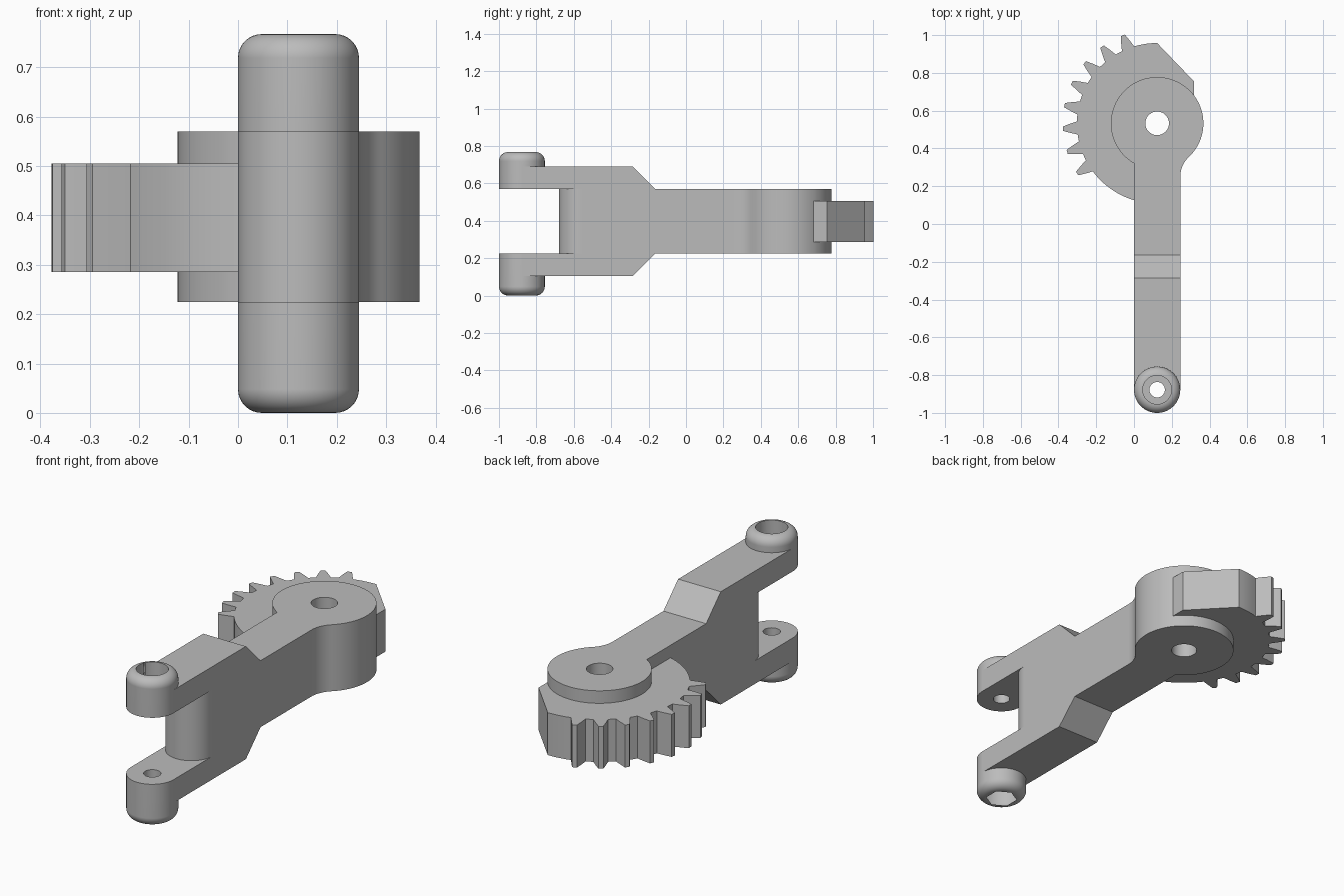
import bpy
import bmesh
from math import sin, cos, pi, radians, sqrt, atan2
from mathutils import Matrix, Vector

if "Cube" in bpy.data.objects:
    bpy.data.objects.remove(bpy.data.objects["Cube"], do_unlink=True)

# Main dimensions
HALF = 0.1225                  # half width of the arm
AXIS = HALF                    # x of the arm's centre line
WIDTH = 2 * HALF
HUB = Vector((AXIS, 0.533))
HUB_R = 0.245
TIP_Y = -0.8775
WEB_Y = -0.557
LOW, HIGH = 0.225, 0.57        # thickness of the hub and web
FORK_LOW, FORK_HIGH = 0.105, 0.69
TOP = 0.767

steel = bpy.data.materials.new("plain grey")
steel.use_nodes = True
grey = (0.5, 0.5, 0.5, 1)
steel.diffuse_color = grey
steel.node_tree.nodes["Principled BSDF"].inputs["Base Color"].default_value = grey


def finish(bm, name):
    bmesh.ops.recalc_face_normals(bm, faces=bm.faces)
    mesh = bpy.data.meshes.new(name)
    bm.to_mesh(mesh)
    bm.free()
    mesh.materials.append(steel)
    obj = bpy.data.objects.new(name, mesh)
    bpy.context.collection.objects.link(obj)
    return obj


def extrude(name, points, direction):
    bm = bmesh.new()
    face = bm.faces.new([bm.verts.new(p) for p in points])
    new = bmesh.ops.extrude_face_region(bm, geom=[face])["geom"]
    moved = [v for v in new if isinstance(v, bmesh.types.BMVert)]
    bmesh.ops.translate(bm, verts=moved, vec=direction)
    return finish(bm, name)


def plan(name, outline, z0, z1):
    return extrude(name, [(p[0], p[1], z0) for p in outline], (0, 0, z1 - z0))


def arc(centre, radius, start, end, steps):
    angles = [radians(start + (end - start) * i / steps) for i in range(steps + 1)]
    return [(centre[0] + radius * cos(a), centre[1] + radius * sin(a)) for a in angles]


def cylinder(name, y, radius, z0, z1, sides=64, round_z=None):
    bm = bmesh.new()
    bmesh.ops.create_cone(bm, cap_ends=True, segments=sides, radius1=radius,
                          radius2=radius, depth=z1 - z0,
                          matrix=Matrix.Translation((AXIS, y, (z0 + z1) / 2)))
    if round_z is not None:
        rim = [e for e in bm.edges if all(abs(v.co.z - round_z) < 1e-4 for v in e.verts)]
        bmesh.ops.bevel(bm, geom=rim, offset=0.048, segments=8, profile=0.5,
                        affect='EDGES')
    return finish(bm, name)


def combine(target, other, operation):
    mod = target.modifiers.new(other.name, 'BOOLEAN')
    mod.operation = operation
    mod.solver = 'EXACT'
    mod.object = other
    bpy.context.view_layer.objects.active = target
    bpy.ops.object.modifier_apply(modifier=mod.name)
    bpy.data.objects.remove(other, do_unlink=True)


# Forked arm: side profile swept across the width
lower = [(TIP_Y, LOW), (TIP_Y, FORK_LOW), (-0.285, FORK_LOW), (-0.165, LOW), (0.1, LOW)]
upper = [(y, LOW + HIGH - z) for y, z in reversed(lower)]
side = lower + upper + [(WEB_Y, HIGH), (WEB_Y, LOW)]
arm = extrude("forked_arm", [(0, y, z) for y, z in side], (WIDTH, 0, 0))

# Hub with a fillet running into the right-hand side of the arm
fillet_r = 0.142
fillet_c = (WIDTH + fillet_r,
            HUB.y - sqrt((HUB_R + fillet_r) ** 2 - (HALF + fillet_r) ** 2))
meet = atan2(HUB.y - fillet_c[1], HUB.x - fillet_c[0]) * 180 / pi
outline = [(0, 0), (WIDTH, 0)]
outline += arc(fillet_c, fillet_r, 180, meet, 10)
outline += arc(HUB, HUB_R, meet - 180, 240, 64)[1:]
hub = plan("hub", outline, LOW, HIGH)

# Toothed sector: plain arc, eight teeth, plain arc, then a slanted flat
ROOT, TIP = 0.425, 0.5
PITCH = 14.4
sector = [(HUB.x, HUB.y - ROOT), (HUB.x + 0.195, HUB.y), (HUB.x + 0.195, 0.755)]
sector += arc(HUB, ROOT, 90, 103, 4)
for i in range(8):
    mid = 111.3 + i * PITCH
    for radius, spread in ((ROOT, -4.7), (0.462, -3), (TIP, -1.3),
                           (TIP, 1.3), (0.462, 3), (ROOT, 4.7)):
        a = radians(mid + spread)
        sector.append((HUB.x + radius * cos(a), HUB.y + radius * sin(a)))
sector += arc(HUB, ROOT, 219, 268, 16)
gear = plan("toothed_sector", sector, 0.285, 0.505)

# Rounded web end and the two bosses at the fork tips
web = cylinder("web_end", WEB_Y, HALF, LOW, HIGH)
low_boss = cylinder("lower_boss", TIP_Y, HALF, 0, LOW, round_z=0)
high_boss = cylinder("upper_boss", TIP_Y, HALF, HIGH, TOP, round_z=TOP)
for part in (hub, web, low_boss, high_boss, gear):
    combine(arm, part, 'UNION')

# Bores: hub hole, screw hole, round counterbore above and hexagonal pocket below
for cutter in (cylinder("hub_bore", HUB.y, 0.0625, -0.1, 0.9),
               cylinder("screw_bore", TIP_Y, 0.041, -0.1, 0.9, 32),
               cylinder("counterbore", TIP_Y, 0.076, TOP - 0.11, 0.9),
               cylinder("hex_pocket", TIP_Y, 0.076, -0.1, 0.11, 6)):
    combine(arm, cutter, 'DIFFERENCE')

# Smooth round surfaces, keep the machined edges crisp
arm.name = "geared_lever_arm"
bpy.ops.object.select_all(action='DESELECT')
arm.select_set(True)
bpy.context.view_layer.objects.active = arm
bpy.ops.object.shade_smooth_by_angle(angle=radians(25))
weighted = arm.modifiers.new("even_shading", 'WEIGHTED_NORMAL')
weighted.keep_sharp = True
